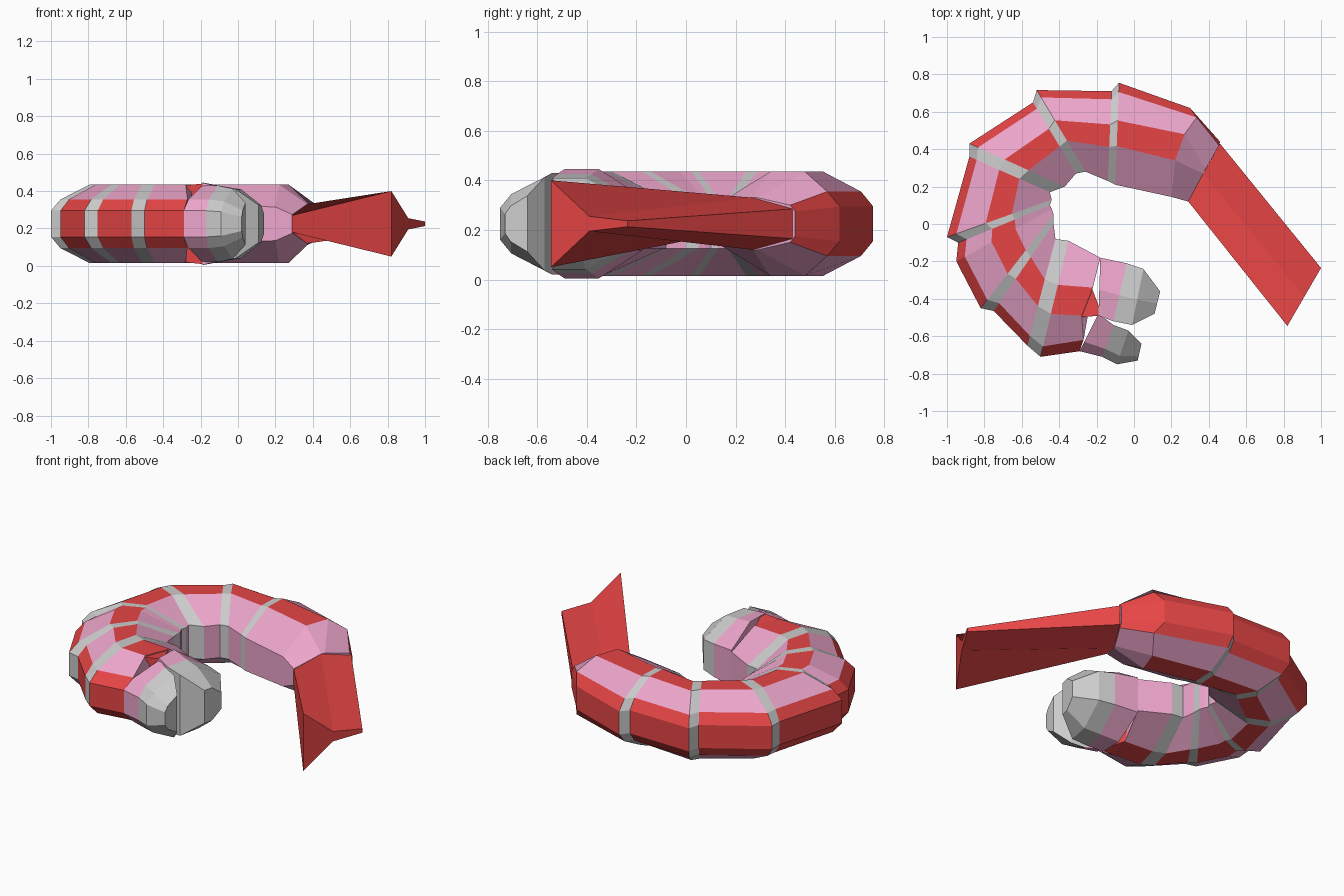
import bpy, bmesh
from mathutils import Vector

if "Cube" in bpy.data.objects:
    bpy.data.objects.remove(bpy.data.objects["Cube"])

ZC = 0.225


def material(name, rgb):
    m = bpy.data.materials.new(name)
    m.diffuse_color = (*rgb, 1)
    m.use_nodes = True
    m.node_tree.nodes["Principled BSDF"].inputs["Base Color"].default_value = m.diffuse_color
    return m


MATS = [material("shell_red", (0.80, 0.06, 0.06)),
        material("flesh_pink", (0.85, 0.38, 0.60)),
        material("band_grey", (0.8, 0.8, 0.8))]
RED, PINK, GREY = 0, 1, 2


def ring(half):
    """Close an upper half section [(x, y, h)] by mirroring it about mid height."""
    return ([Vector((x, y, ZC + h)) for x, y, h in half] +
            [Vector((x, y, ZC - h)) for x, y, h in reversed(half)])


def span(outer, inner, profile, scale=1.0):
    """Section from the outer to the inner bend point; profile = (fraction, half height)."""
    (ox, oy), (ix, iy) = outer, inner
    return ring([(ox + (ix - ox) * t, oy + (iy - oy) * t, h * scale) for t, h in profile])


def loft(name, rings, colour):
    bm = bmesh.new()
    loops = [[bm.verts.new(p) for p in r] for r in rings]
    n = len(rings[0])
    for i in range(len(loops) - 1):
        for j in range(n):
            k = (j + 1) % n
            f = bm.faces.new((loops[i][j], loops[i][k], loops[i + 1][k], loops[i + 1][j]))
            f.material_index = colour(i, j)
    for loop, i in ((loops[0], 0), (loops[-1], len(loops) - 2)):
        bm.faces.new(loop).material_index = colour(i, n // 2 - 1)
    bmesh.ops.recalc_face_normals(bm, faces=bm.faces)
    me = bpy.data.meshes.new(name)
    bm.to_mesh(me)
    bm.free()
    for m in MATS:
        me.materials.append(m)
    ob = bpy.data.objects.new(name, me)
    bpy.context.collection.objects.link(ob)
    return ob


# Curled body: striped segments separated by grey bands
BODY = [(0, 0.07), (0.09, 0.13), (0.37, 0.21), (0.62, 0.21), (1, 0.10)]
tail_root = ring([(0.46, 0.44, 0.05), (0.455, 0.42, 0.075), (0.38, 0.29, 0.105),
                  (0.37, 0.27, 0.105), (0.29, 0.12, 0.05)])
tail_side = ring([(0.30, 0.62, 0.07), (0.335, 0.57, 0.13), (0.27, 0.48, 0.21),
                  (0.22, 0.34, 0.21), (0.20, 0.145, 0.09)])
bends = [((-0.08, 0.755), (-0.10, 0.21)), ((-0.12, 0.71), (-0.14, 0.23)),
         ((-0.52, 0.716), (-0.26, 0.28)), ((-0.54, 0.65), (-0.31, 0.27)),
         ((-0.88, 0.43), (-0.37, 0.20)), ((-0.88, 0.36), (-0.45, 0.17)),
         ((-1.00, -0.07), (-0.44, 0.13)), ((-0.94, -0.10), (-0.45, 0.10)),
         ((-0.95, -0.20), (-0.44, 0.08)),
         ((-0.82, -0.45), (-0.43, 0.05)), ((-0.75, -0.465), (-0.43, 0.00)),
         ((-0.57, -0.65), (-0.42, -0.08)), ((-0.50, -0.71), (-0.35, -0.09))]
front_end = ring([(-0.29, -0.68, 0.07), (-0.27, -0.62, 0.13), (-0.28, -0.49, 0.21),
                  (-0.22, -0.34, 0.21), (-0.18, -0.18, 0.10)])
body_rings = ([tail_root, tail_side] + [span(o, i, BODY) for o, i in bends] + [front_end])
STRIPES = [RED, PINK, RED, PINK, PINK, PINK, RED, PINK, RED, RED]
BANDS = {2, 4, 6, 8, 11, 13}


def body_colour(i, j):
    if i in BANDS:
        return GREY
    if i == 0 and 0 < j < 8:
        return PINK
    return STRIPES[j]


loft("body", body_rings, body_colour)

# Tail fan: thin at the root, flaring to a tall inner corner
fan_start = ring([(0.46, 0.43, 0.06), (0.37, 0.27, 0.105), (0.29, 0.12, 0.045)])
fan_end = ring([(1.00, -0.235, 0.012), (0.91, -0.39, 0.03), (0.82, -0.545, 0.175)])
loft("tail_fan", [fan_start, fan_end], lambda i, j: RED)


# Two rounded lobes at the front, pink at the root and grey at the tip
def lobe(name, profile, stations):
    loft(name, [span(o, i, profile, s) for o, i, s in stations],
         lambda i, j: PINK if i == 0 else GREY)


lobe("inner_lobe", [(0, 0.20), (0.45, 0.20), (1, 0.10)],
     [((-0.19, -0.49), (-0.18, -0.18), 1.1), ((-0.11, -0.52), (-0.04, -0.21), 1.0),
      ((-0.01, -0.54), (0.05, -0.24), 0.92), ((0.11, -0.48), (0.14, -0.36), 0.5)])
lobe("outer_lobe", [(0, 0.07), (0.25, 0.13), (1, 0.205)],
     [((-0.29, -0.68), (-0.19, -0.48), 1.0), ((-0.17, -0.71), (-0.11, -0.54), 1.0),
      ((-0.09, -0.75), (-0.03, -0.57), 0.92), ((0.02, -0.73), (0.04, -0.64), 0.55)])

# Shell wedge filling the notch between the lobes
loft("front_notch", [ring([(-0.29, -0.50, 0.205), (-0.23, -0.33, 0.205)]),
                     ring([(-0.19, -0.49, 0.215), (-0.18, -0.46, 0.215)])],
     lambda i, j: RED)
